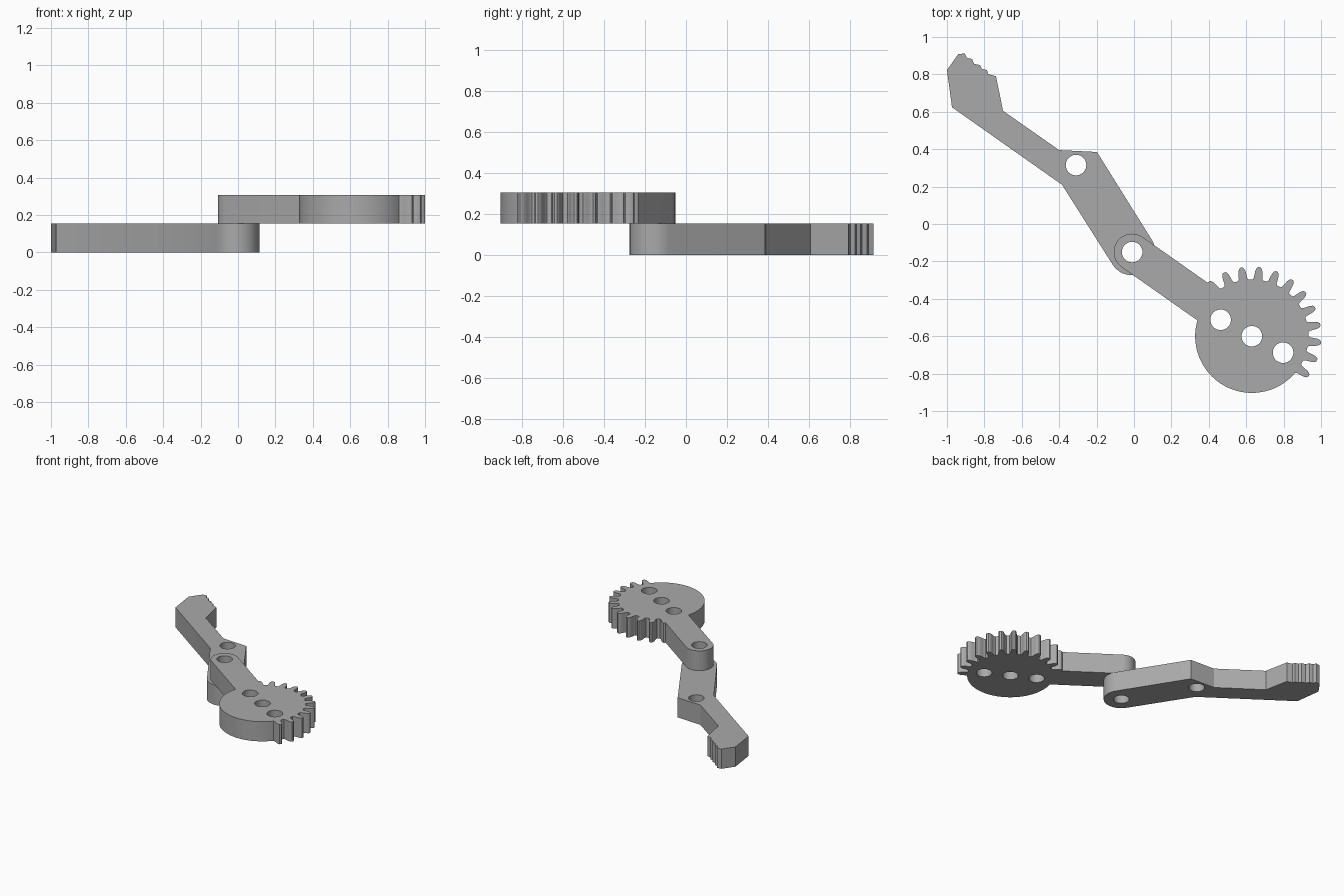
import bpy, bmesh
from math import sin, cos, asin, radians, degrees, hypot, atan2

cube = bpy.data.objects.get("Cube")
if cube:
    bpy.data.objects.remove(cube, do_unlink=True)

THICK = 0.153
HOLE_R = 0.055
PIVOT = (-0.01, -0.15)
GEAR = (0.63, -0.6)

grey = bpy.data.materials.new("plain_grey")
grey.use_nodes = True
GREY = (0.4, 0.4, 0.4, 1)
grey.diffuse_color = GREY
grey.node_tree.nodes["Principled BSDF"].inputs["Base Color"].default_value = GREY


def polar(centre, r, deg):
    a = radians(deg)
    return (centre[0] + r * cos(a), centre[1] + r * sin(a))


def arc(centre, r, start, end, steps):
    return [polar(centre, r, start + (end - start) * i / steps) for i in range(steps + 1)]


def plate(name, outline, holes, z):
    """Extruded flat plate with round holes."""
    curve = bpy.data.curves.new(name, 'CURVE')
    curve.dimensions = '2D'
    curve.fill_mode = 'BOTH'
    curve.extrude = THICK / 2
    for loop in [outline] + [arc(h, HOLE_R, 0, 350, 35) for h in holes]:
        spline = curve.splines.new('POLY')
        spline.points.add(len(loop) - 1)
        for p, (x, y) in zip(spline.points, loop):
            p.co = (x, y, 0, 1)
        spline.use_cyclic_u = True
    obj = bpy.data.objects.new(name, curve)
    bpy.context.collection.objects.link(obj)
    obj.location.z = z + THICK / 2
    bpy.ops.object.select_all(action='DESELECT')
    obj.select_set(True)
    bpy.context.view_layer.objects.active = obj
    bpy.ops.object.convert(target='MESH')
    obj = bpy.context.object
    # Weld caps to walls
    bm = bmesh.new()
    bm.from_mesh(obj.data)
    bmesh.ops.remove_doubles(bm, verts=bm.verts, dist=0.0002)
    bmesh.ops.recalc_face_normals(bm, faces=bm.faces)
    bm.to_mesh(obj.data)
    bm.free()
    obj.data.materials.clear()
    obj.data.materials.append(grey)
    bpy.ops.object.shade_smooth_by_angle(angle=radians(30))
    return obj


# Lower link: bent finger with a stepped grip at the tip and a round pivot end
tip = [(-0.385, 0.21), (-0.973, 0.624), (-1.0, 0.823), (-0.94, 0.908)]
grip = [(-0.905, 0.912), (-0.893, 0.888), (-0.866, 0.882), (-0.855, 0.856),
        (-0.824, 0.85), (-0.813, 0.829), (-0.786, 0.823), (-0.78, 0.802), (-0.738, 0.79)]
elbow = [(-0.70, 0.605), (-0.40, 0.395), (-0.198, 0.385)]
link_end = arc(PIVOT, 0.124, 31.8, -148.2, 32)
plate("finger_link", tip + grip + elbow + link_end, [(-0.31, 0.315), PIVOT], 0)

# Upper link: straight arm that grows into a partly toothed gear
ARM_R, ROOT, TIP = 0.098, 0.303, 0.371
axis = degrees(atan2(PIVOT[1] - GEAR[1], PIVOT[0] - GEAR[0]))
FIRST, PITCH, TEETH = 128.4, 14.85, 12
profile = [(ROOT, 5.3), (0.312, 4.2), (0.33, 3.7), (0.35, 3.1), (0.364, 2.2), (TIP, 1.0)]

arm_end = arc(PIVOT, ARM_R, axis + 90, axis - 90, 32)
arm_end.append(polar(GEAR, TIP, axis - degrees(asin(ARM_R / TIP))))
teeth = []
for i in range(TEETH):
    mid = FIRST - PITCH * i
    if i:
        teeth += [polar(GEAR, r, mid + half) for r, half in profile]
    teeth += [polar(GEAR, r, mid - half) for r, half in reversed(profile)]
last = FIRST - PITCH * (TEETH - 1) - profile[0][1]
join = axis + degrees(asin(ARM_R / ROOT)) - 360
rim = arc(GEAR, ROOT, last, join, 48)[1:]
gear_holes = [PIVOT, (0.463, -0.512), GEAR, (0.797, -0.688)]
plate("gear_arm", arm_end + teeth + rim, gear_holes, THICK)
